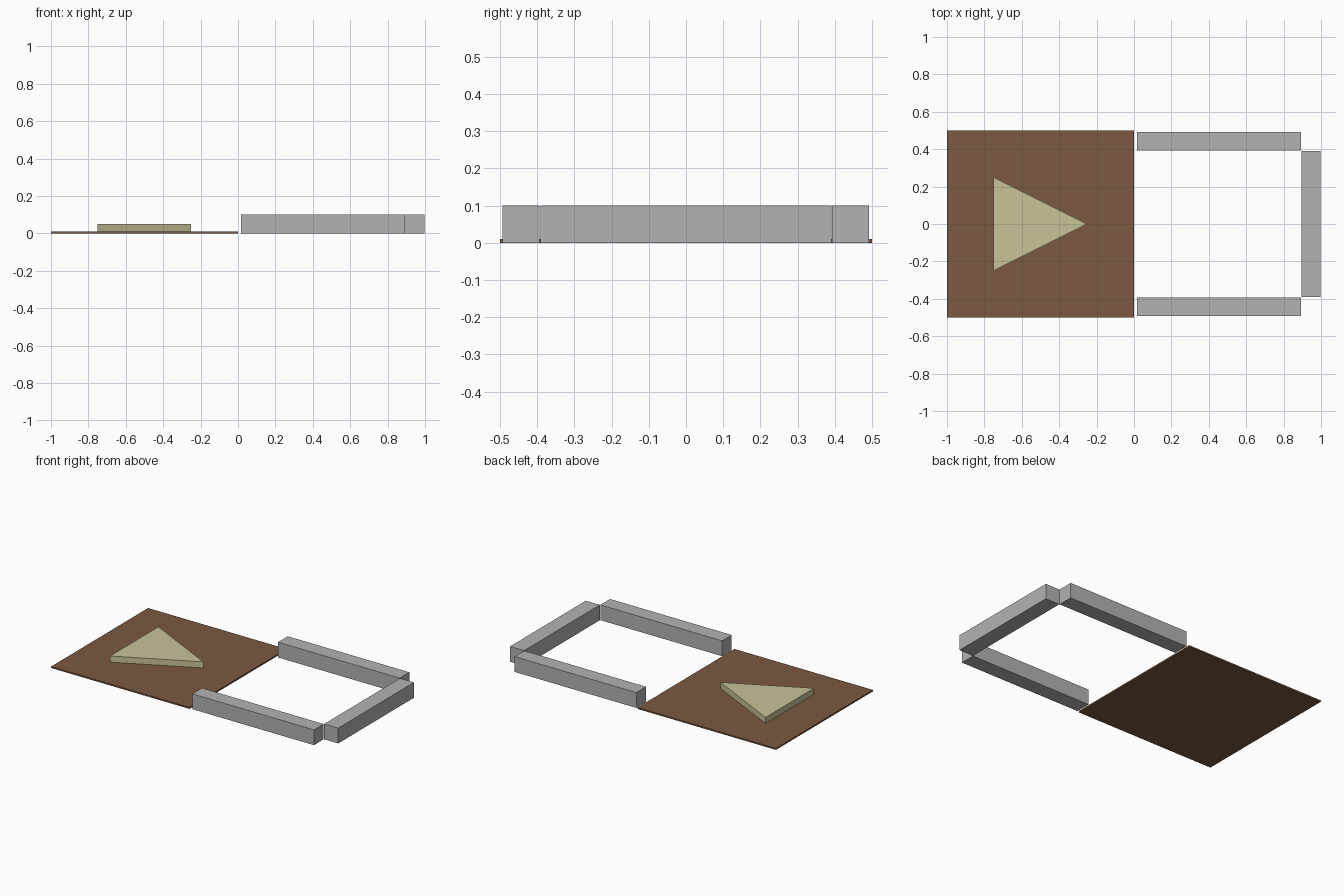
import bpy
import bmesh

if "Cube" in bpy.data.objects:
    bpy.data.objects.remove(bpy.data.objects["Cube"])


def material(name, rgb):
    m = bpy.data.materials.new(name)
    m.diffuse_color = (*rgb, 1)
    m.use_nodes = True
    m.node_tree.nodes["Principled BSDF"].inputs["Base Color"].default_value = m.diffuse_color
    return m


brown = material("brown", (0.2, 0.1, 0.053))
cream = material("cream", (0.58, 0.55, 0.32))
grey = material("grey", (0.45, 0.45, 0.45))


def prism(name, outline, z0, z1, mat):
    """Extrude a flat outline from z0 up to z1."""
    bm = bmesh.new()
    face = bm.faces.new([bm.verts.new((x, y, z0)) for x, y in outline])
    top = bmesh.ops.extrude_face_region(bm, geom=[face], use_keep_orig=True)["geom"]
    verts = [v for v in top if isinstance(v, bmesh.types.BMVert)]
    bmesh.ops.translate(bm, verts=verts, vec=(0, 0, z1 - z0))
    bmesh.ops.recalc_face_normals(bm, faces=bm.faces)
    mesh = bpy.data.meshes.new(name)
    bm.to_mesh(mesh)
    bm.free()
    mesh.materials.append(mat)
    obj = bpy.data.objects.new(name, mesh)
    bpy.context.collection.objects.link(obj)
    return obj


def box(name, x0, x1, y0, y1, z0, z1, mat):
    return prism(name, [(x0, y0), (x1, y0), (x1, y1), (x0, y1)], z0, z1, mat)


# Thin square board with a raised triangular arrow
box("base_board", -1, 0, -0.5, 0.5, 0, 0.01, brown)
prism("arrow_triangle", [(-0.75, -0.25), (-0.25, 0), (-0.75, 0.25)], 0.01, 0.05, cream)

# Two side rails and the end rail that closes the frame
for name, y in (("front_rail", -0.443), ("back_rail", 0.442)):
    box(name, 0.015, 0.894, y - 0.05, y + 0.05, 0, 0.1, grey)
box("end_rail", 0.896, 0.998, -0.391, 0.391, 0, 0.1, grey)
